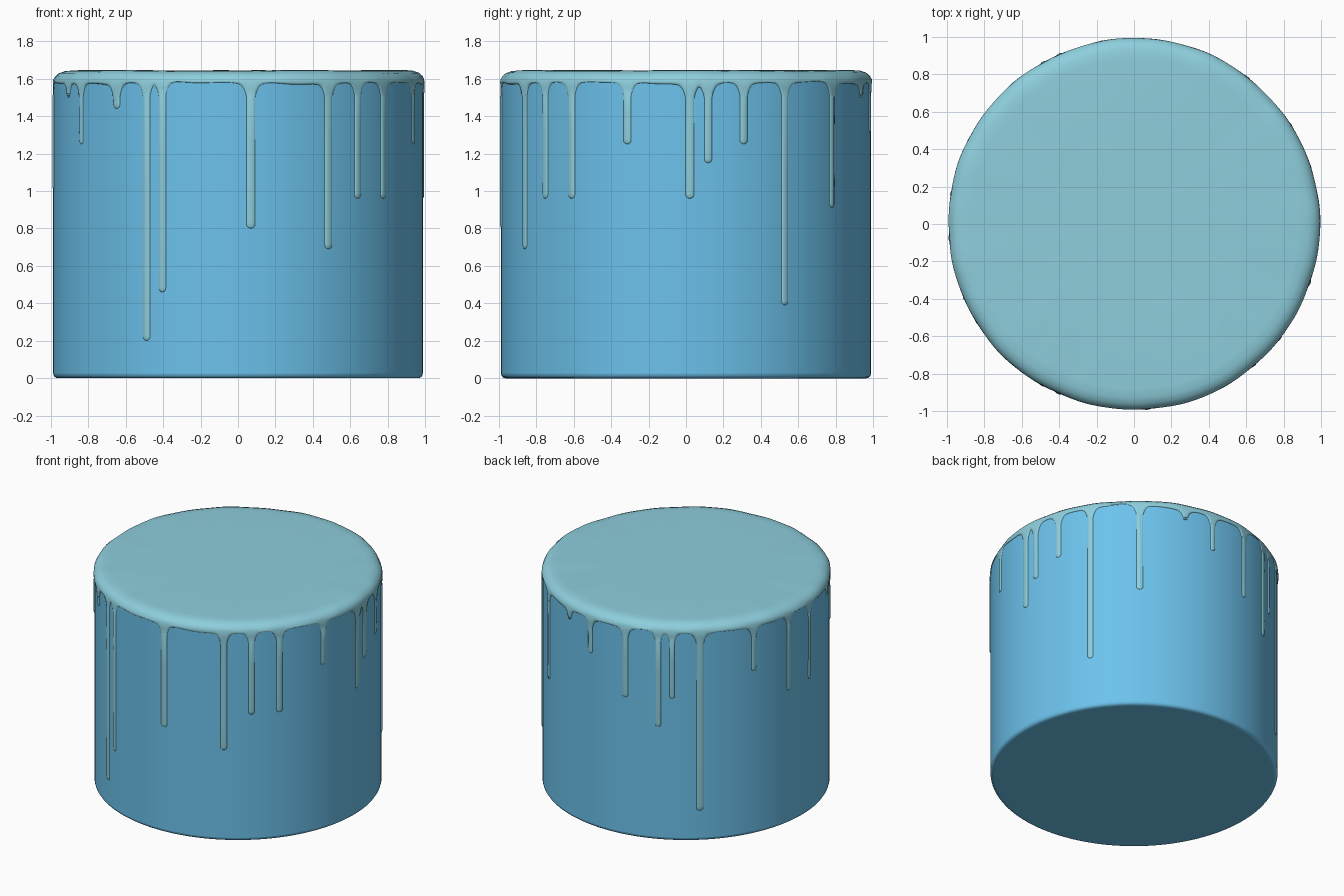
import bpy, bmesh
from math import sin, cos, pi, radians, sqrt, exp

if "Cube" in bpy.data.objects:
    bpy.data.objects.remove(bpy.data.objects["Cube"])

BODY_R = 0.988


def material(name, color):
    m = bpy.data.materials.new(name)
    m.diffuse_color = color
    m.use_nodes = True
    m.node_tree.nodes["Principled BSDF"].inputs["Base Color"].default_value = m.diffuse_color
    return m


# Cake body: cylinder with a rounded bottom edge
bpy.ops.mesh.primitive_cylinder_add(vertices=160, radius=BODY_R, depth=1.61, location=(0, 0, 0.805))
body = bpy.context.object
body.name = "cake_body"
body.data.materials.append(material("blue_body", (0.15, 0.54, 0.84, 1)))
bevel = body.modifiers.new("round_edge", 'BEVEL')
bevel.width, bevel.segments = 0.025, 4
bpy.ops.object.shade_smooth_by_angle(angle=radians(35))

# Drips: angle in degrees, height of the tip, half width
DRIPS = [(1.2, 0.96, .024), (6.9, 1.15, .021), (18.2, 1.25, .021), (32.3, 0.39, .021),
         (52.3, 0.91, .024), (71, 1.50, .013), (83.2, 1.31, .019), (99.9, 1.05, .022),
         (113.8, 0.86, .02), (119.4, 1.08, .018), (130.6, 0.23, .026), (153.2, 1.24, .019),
         (170.6, 1.01, .018), (184.4, 1.01, .018), (203.5, 1.50, .016), (212, 1.25, .018),
         (229, 1.44, .022), (240.3, 0.20, .022), (245.8, 0.46, .021), (274, 0.80, .024),
         (299.3, 0.69, .023), (310.4, 0.96, .022), (321.8, 0.96, .022), (341.5, 1.25, .022)]
DRIPS = [(radians(a), z, w) for a, z, w in DRIPS]


def gap(a, b):
    return abs((a - b + pi) % (2 * pi) - pi)


# Icing columns: dense across each drip and its fillets, even elsewhere
columns = [(a + w * sin(i * pi / 10), k, sin(i * pi / 10))
           for k, (a, z, w) in enumerate(DRIPS) for i in range(-5, 6)]
extra = [a + s * (w + d) for a, z, w in DRIPS for d in (.005, .012, .022, .036) for s in (-1, 1)]
extra += [2 * pi * i / 240 for i in range(240)]
for a in extra:
    if all(gap(a, c[0]) > .003 for c in columns):
        columns.append((a, None, 0))
columns = sorted((a % (2 * pi), k, u) for a, k, u in columns)


def wobble(a):
    return .5 * sin(5 * a + 1) + .3 * sin(11 * a + 2) + .2 * sin(23 * a)


def rim_edge(a):
    """Lower edge of the icing band, flaring down into each drip."""
    flare = max(exp(-max(0, gap(a, d) - w) / .016) * min(.075, 1.57 - z) for d, z, w in DRIPS)
    return 1.578 + .01 * wobble(a + 2) - flare


# Icing cap: rounded shoulder, scalloped edge and thin raised drips
bm = bmesh.new()
SHOULDER = [(.5, 1.645), (.88, 1.645), (.93, 1.642), (.962, 1.631), (.982, 1.614), (.992, 1.595)]


def vert(a, r, z):
    return bm.verts.new((r * cos(a), r * sin(a), z))


strips = []
for a, k, u in columns:
    n = wobble(a)
    col = [vert(a, r + .005 * n * (r > .9), z + .003 * n * (r > .8)) for r, z in SHOULDER]
    low = rim_edge(a)
    bulge = sqrt(max(0, 1 - u * u)) if k is not None else 0
    for t in (.45, .85):
        col.append(vert(a, .995 + .004 * n - .003 * t, 1.592 + (low - 1.592) * t))
    col.append(vert(a, BODY_R - .001 + .009 * bulge, low))
    drip = []
    if k is not None:
        tip, w = DRIPS[k][1:]
        end = tip + w * (1 - bulge)
        start = min(low, 1.56)
        for t in (.35, .7):
            z = start + (tip + 1.3 * w - start) * t
            drip.append(vert(a, BODY_R - .001 + .008 * bulge, z))
        for t in (0, .4, .75, .93, 1):
            z = tip + 1.3 * w + (end - tip - 1.3 * w) * t
            drip.append(vert(a, BODY_R - .001 + .009 * bulge * sqrt(1 - t * t), z))
    strips.append((k, col, drip))

center = bm.verts.new((0, 0, 1.645))
for (k0, c0, d0), (k1, c1, d1) in zip(strips, strips[1:] + strips[:1]):
    bm.faces.new((center, c0[0], c1[0]))
    if k0 is not None and k0 == k1:
        c0, c1 = c0 + d0, c1 + d1
    for p, q, r, s in zip(c0, c0[1:], c1[1:], c1):
        bm.faces.new((p, q, r, s))
bm.normal_update()
mesh = bpy.data.meshes.new("icing")
bm.to_mesh(mesh)
bm.free()
icing = bpy.data.objects.new("dripping_icing", mesh)
bpy.context.collection.objects.link(icing)
mesh.materials.append(material("pale_icing", (0.27, 0.62, 0.72, 1)))
mesh.shade_smooth()
